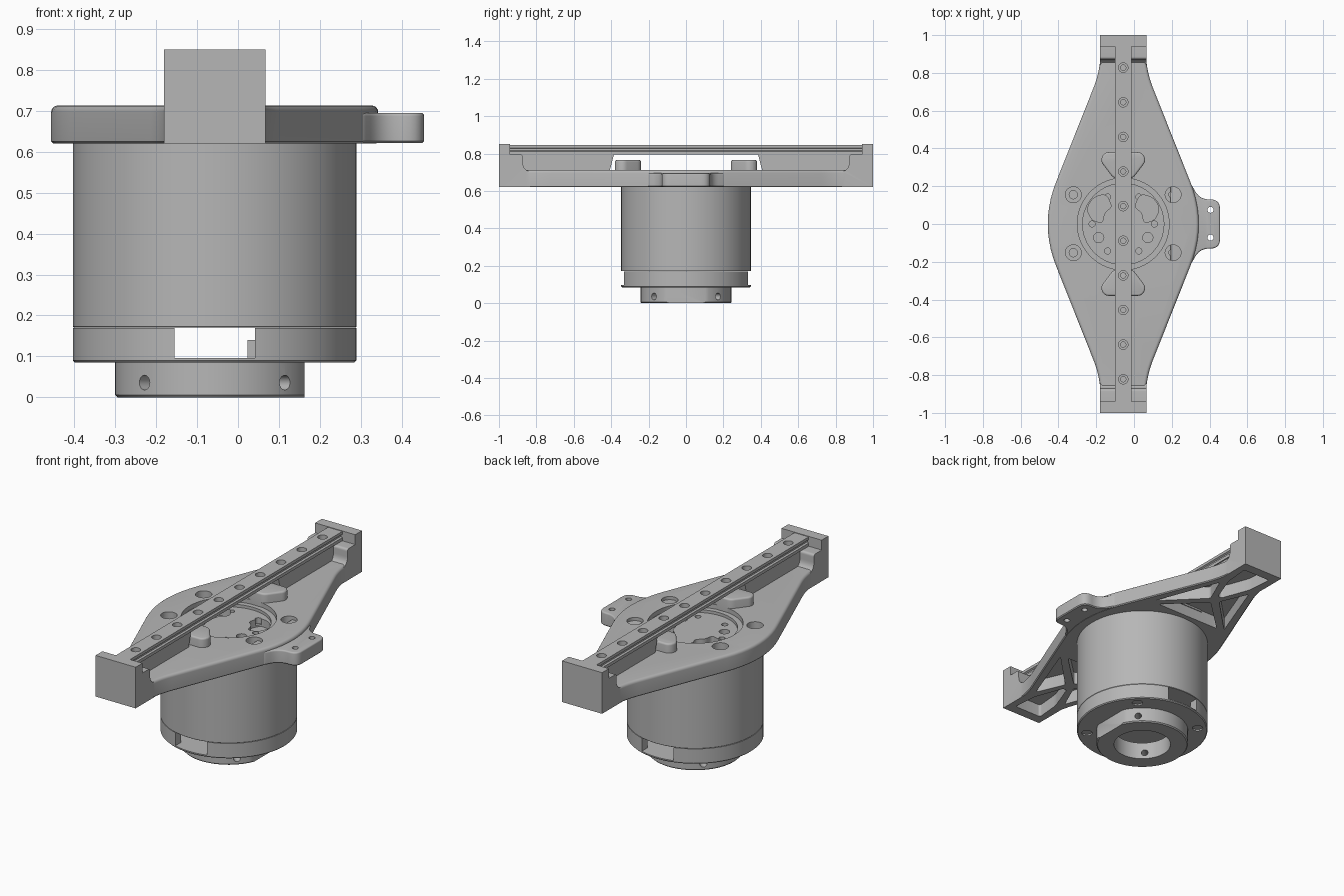
import bpy, bmesh, math
from mathutils import Vector, Matrix

if "Cube" in bpy.data.objects:
    bpy.data.objects.remove(bpy.data.objects["Cube"])

AX = -0.057      # x of the main axis; all parts are built around it
R = 0.3465       # housing radius
grey = bpy.data.materials.new("machined_grey")
grey.use_nodes = True
grey.diffuse_color = (0.47, 0.47, 0.47, 1)
grey.node_tree.nodes["Principled BSDF"].inputs["Base Color"].default_value = grey.diffuse_color


def finish(name, bm):
    bmesh.ops.recalc_face_normals(bm, faces=bm.faces)
    bm.transform(Matrix.Translation((AX, 0, 0)))
    mesh = bpy.data.meshes.new(name)
    bm.to_mesh(mesh)
    bm.free()
    mesh.materials.append(grey)
    ob = bpy.data.objects.new(name, mesh)
    bpy.context.collection.objects.link(ob)
    return ob


def rounded(corners, steps=6):
    """Polygon from (x, y, cut) corners, each rounded by a short curve."""
    out = []
    for i, (x, y, d) in enumerate(corners):
        c = Vector((x, y))
        if d == 0:
            out.append(c)
            continue
        a, b = (Vector(corners[j][:2]) for j in (i - 1, (i + 1) % len(corners)))
        a = c + (a - c).normalized() * d
        b = c + (b - c).normalized() * d
        for k in range(steps + 1):
            t = k / steps
            out.append(a * (1 - t) ** 2 + c * 2 * t * (1 - t) + b * t * t)
    return out


def prism(name, pts, axis, lo, hi, top=0, bottom=0):
    """Extrude a 2D outline along an axis, with optional rounded rims."""
    place = {"X": lambda p, h: (h, p[0], p[1]),
             "Y": lambda p, h: (p[0], h, p[1]),
             "Z": lambda p, h: (p[0], p[1], h)}[axis]
    bm = bmesh.new()
    rings = [[bm.verts.new(place(p, h)) for p in pts] for h in (lo, hi)]
    caps = [bm.faces.new(r) for r in rings]
    n = len(pts)
    for i in range(n):
        j = (i + 1) % n
        bm.faces.new((rings[0][i], rings[0][j], rings[1][j], rings[1][i]))
    bmesh.ops.recalc_face_normals(bm, faces=bm.faces)
    rims = [list(f.edges) for f in caps]
    for edges, size, seg in ((rims[0], bottom, 1), (rims[1], top, 4)):
        if size:
            bmesh.ops.bevel(bm, geom=edges, offset=size, segments=seg,
                            profile=0.5, affect='EDGES')
    return finish(name, bm)


def disc(name, r, lo, hi, x=0, y=0, n=32, **rims):
    pts = [(x + r * math.cos(2 * math.pi * k / n), y + r * math.sin(2 * math.pi * k / n))
           for k in range(n)]
    return prism(name, pts, "Z", lo, hi, **rims)


def box(name, x0, x1, y0, y1, z0, z1):
    return prism(name, [(x0, y0), (x1, y0), (x1, y1), (x0, y1)], "Z", z0, z1)


def combine(ob, other, how='DIFFERENCE'):
    m = ob.modifiers.new("b", 'BOOLEAN')
    m.operation, m.solver, m.object = how, 'EXACT', other
    bpy.context.view_layer.objects.active = ob
    bpy.ops.object.modifier_apply(modifier=m.name)
    bpy.data.objects.remove(other)


def drill(ob, r, lo, hi, x, y, n=20):
    combine(ob, disc("cutter", r, lo, hi, x, y, n))


def mirror_x(pts):
    return pts + [(-p[0],) + tuple(p[1:]) for p in reversed(pts)]


# Diamond base plate with raised end blocks
half = [(0.12, -0.99, 0), (0.12, -0.815, 0.1), (0.444, 0, 0.24), (0.12, 0.815, 0.1), (0.12, 0.99, 0)]
plate = prism("base_plate", rounded(mirror_x(half), 10), "Z", 0.62, 0.713, top=0.016, bottom=0.005)
block = [(1, 0.62, 0), (1, 0.85, 0), (0.94, 0.85, 0), (0.94, 0.795, 0),
         (0.872, 0.795, 0.015), (0.872, 0.712, 0.04), (0.82, 0.7, 0), (0.82, 0.62, 0)]
for s in (-1, 1):
    pts = [(s * y, z) for y, z in rounded(block)]
    combine(plate, prism("block", pts, "X", -0.124, 0.124), 'UNION')

# Side tab with two holes
tab_half = [(0.25, 0.22, 0), (0.355, 0.22, 0.03), (0.405, 0.13, 0.05), (0.512, 0.13, 0.05)]
tab_pts = tab_half + [(x, -y, d) for x, y, d in reversed(tab_half)]
tab = prism("side_tab", rounded(tab_pts), "Z", 0.621, 0.695, top=0.008, bottom=0.005)
for y in (-0.072, 0.075):
    drill(tab, 0.016, 0.6, 0.72, 0.462, y)

# Central recess, then the holes in its floor
drill(plate, 0.243, 0.688, 0.75, 0, 0, 64)
drill(plate, 0.215, 0.672, 0.75, 0, 0, 64)
lobe = [(0.06, 0.09, 0.02), (0.09, 0.16, 0.03), (0.16, 0.14, 0.03), (0.195, 0.08, 0.03),
        (0.165, 0.02, 0.02), (0.11, 0.005, 0.02), (0.1, 0.06, 0.02)]
for s in (-1, 1):
    pts = rounded([(s * x, y, d) for x, y, d in lobe])
    combine(plate, prism("cutter", pts, "Z", 0.63, 0.75))
    drill(plate, 0.027, 0.63, 0.75, s * 0.13, -0.072)
for k in range(6):
    a = k * math.pi / 3
    drill(plate, 0.016, 0.64, 0.75, 0.165 * math.cos(a), 0.165 * math.sin(a))

# Counterbored mounting holes
for x in (-0.264, 0.264):
    for y in (-0.152, 0.155):
        drill(plate, 0.042, 0.67, 0.75, x, y, 28)
        drill(plate, 0.022, 0.63, 0.75, x, y)

# Lightening pockets under both arms
inner = [(-0.2, 0.375, 0.015), (0.2, 0.375, 0.015), (0, 0.565, 0.015)]
outer = mirror_x([(0.085, 0.945, 0.015), (0.072, 0.8, 0.02), (0.012, 0.64, 0.01)])
side = [(0.24, 0.39, 0.015), (0.1, 0.76, 0.015), (0.03, 0.6, 0.015)]
for s in (-1, 1):
    for shape in (inner, outer, side, [(-x, y, d) for x, y, d in side]):
        pts = rounded([(x, s * y, d) for x, y, d in shape], 4)
        combine(plate, prism("cutter", pts, "Z", 0.6, 0.69))

# Ribs below the rail and rounded pads beside the recess
pad = mirror_x([(0.05, 0.24, 0.025), (0.122, 0.335, 0.025), (0.1, 0.38, 0.025)])
parts = [plate, tab]
for s, end in ((-1, "front"), (1, "back")):
    rib = [(s * y, z) for y, z in ((0.41, 0.7), (0.385, 0.796), (0.9, 0.796), (0.9, 0.7))]
    parts.append(prism(end + "_rail_rib", rib, "X", -0.037, 0.037))
    pts = rounded([(x, s * y, d) for x, y, d in pad])
    parts.append(prism(end + "_pad", pts, "Z", 0.68, 0.765, top=0.01))

# Grooved linear rail with counterbored holes
rail = prism("linear_rail", mirror_x([(0.044, 0.795), (0.044, 0.812), (0.035, 0.817),
             (0.035, 0.826), (0.044, 0.831), (0.044, 0.847)]), "Y", -0.95, 0.95)
for k in range(10):
    y = -0.822 + k * 0.1833
    drill(rail, 0.025, 0.818, 0.9, 0, y)
    drill(rail, 0.014, 0.7, 0.9, 0, y, 16)
parts.append(rail)

# Cylindrical housing
parts.append(disc("housing", R, 0.171, 0.625, n=96, bottom=0.002))

# Hollow lower band with front and back windows
band = disc("lower_band", R, 0.085, 0.17, n=96, bottom=0.005)
drill(band, 0.3, 0.096, 0.2, 0, 0, 64)
drill(band, 0.15, 0, 0.2, 0, 0, 48)
combine(band, box("cutter", -0.098, 0.098, -0.5, 0.5, 0.0965, 0.2))
for k in range(4):
    a = math.pi / 4 + k * math.pi / 2
    drill(band, 0.028, 0.05, 0.093, 0.295 * math.cos(a), 0.295 * math.sin(a))
parts.append(band)
parts.append(box("inner_stop", 0.08, 0.13, -0.05, 0.05, 0.09, 0.14))

# Bottom collar: bored, one flat side, four radial screw holes
collar = disc("bottom_collar", 0.243, 0, 0.086, n=72, bottom=0.006)
combine(collar, box("cutter", 0.22, 0.4, -0.4, 0.4, -0.1, 0.2))
drill(collar, 0.15, -0.1, 0.2, 0, 0, 48)
for k in range(4):
    hole = disc("cutter", 0.018, 0.1, 0.3, n=20)
    turn = Matrix.Rotation(math.pi / 4 + k * math.pi / 2, 4, 'Z') @ Matrix.Rotation(math.pi / 2, 4, 'Y')
    hole.data.transform(Matrix.Translation((AX, 0, 0.036)) @ turn @ Matrix.Translation((-AX, 0, 0)))
    combine(collar, hole)
parts.append(collar)

# Smooth curved faces, keep machined edges crisp
bpy.ops.object.select_all(action='DESELECT')
for ob in parts:
    ob.select_set(True)
bpy.context.view_layer.objects.active = plate
bpy.ops.object.shade_smooth_by_angle(angle=math.radians(32))
